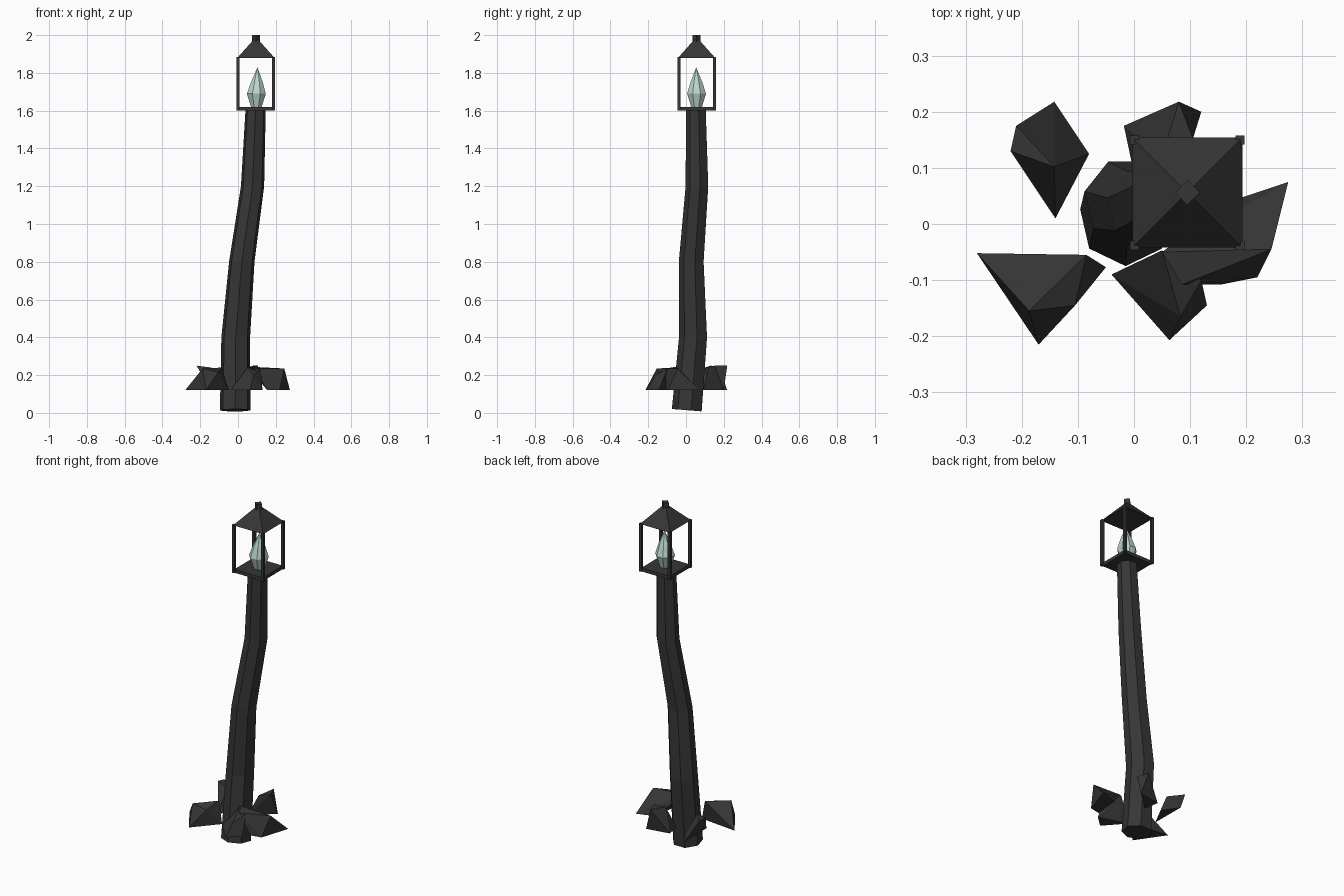
import bpy, bmesh, math
from mathutils import Vector

if "Cube" in bpy.data.objects:
    bpy.data.objects.remove(bpy.data.objects["Cube"])


def material(name, color):
    m = bpy.data.materials.new(name)
    m.diffuse_color = (*color, 1)
    m.use_nodes = True
    m.node_tree.nodes["Principled BSDF"].inputs["Base Color"].default_value = m.diffuse_color
    return m


DARK = material("charcoal", (0.037, 0.037, 0.037))
GLOW = material("pale_teal", (0.50, 0.68, 0.61))


def finish(name, bm, mat):
    bmesh.ops.recalc_face_normals(bm, faces=bm.faces[:])
    me = bpy.data.meshes.new(name)
    bm.to_mesh(me)
    bm.free()
    me.materials.append(mat)
    ob = bpy.data.objects.new(name, me)
    bpy.context.collection.objects.link(ob)
    return ob


def loft(name, rings, sides, start, mat, tilt=0.0):
    """Stack of polygon rings (x, y, z, radius); radius 0 closes in a point.
    tilt slopes the first ring along y."""
    bm = bmesh.new()
    loops = []
    for i, (x, y, z, r) in enumerate(rings):
        loop = []
        for k in range(sides if r else 1):
            a = math.radians(start + 360 * k / sides)
            dy = r * math.sin(a)
            dz = dy * tilt if i == 0 else 0
            loop.append(bm.verts.new((x + r * math.cos(a), y + dy, z + dz)))
        loops.append(loop)
    for lo, hi in zip(loops, loops[1:]):
        for k in range(sides):
            n = (k + 1) % sides
            if len(hi) == 1:
                bm.faces.new((lo[k], lo[n], hi[0]))
            else:
                bm.faces.new((lo[k], lo[n], hi[n], hi[k]))
    bm.faces.new(loops[0][::-1])
    if len(loops[-1]) > 1:
        bm.faces.new(loops[-1])
    return finish(name, bm, mat)


def box(name, center, size, mat):
    bm = bmesh.new()
    bmesh.ops.create_cube(bm, size=1)
    for v in bm.verts:
        v.co = Vector(center) + v.co * Vector(size)
    return finish(name, bm, mat)


def shard(name, points):
    """Angular rock as the convex hull of a few corners."""
    bm = bmesh.new()
    for p in points:
        bm.verts.new(p)
    res = bmesh.ops.convex_hull(bm, input=bm.verts[:])
    junk = {g for g in res["geom_interior"] + res["geom_unused"]
            if isinstance(g, bmesh.types.BMVert)}
    bmesh.ops.delete(bm, geom=list(junk), context='VERTS')
    return finish(name, bm, DARK)


# Crooked seven-sided post
loft("crooked_post", [(-0.015, 0.008, 0.014, 0.083), (-0.012, 0.041, 0.40, 0.078),
                      (0.02, 0.031, 0.80, 0.069), (0.077, 0.061, 1.20, 0.063),
                      (0.093, 0.055, 1.60, 0.055)], 7, 270, DARK, tilt=-0.08)

# Lantern: floor, four corner bars, roof and finial
LX, LY = 0.095, 0.056
box("lantern_floor", (LX, LY, 1.61), (0.186, 0.186, 0.02), DARK)
for i, (sx, sy) in enumerate([(-1, -1), (1, -1), (1, 1), (-1, 1)]):
    box(f"lantern_bar_{i + 1}", (LX + sx * 0.094, LY + sy * 0.094, 1.743),
        (0.016, 0.016, 0.282), DARK)
loft("lantern_roof", [(LX, LY, 1.88, 0.098 * math.sqrt(2)), (LX, LY, 1.99, 0)],
     4, 45, DARK)
loft("roof_finial", [(LX, LY, 1.95, 0.022), (LX, LY, 2.0, 0.022)], 4, 0, DARK)

# Flame
loft("flame", [(0.097, 0.056, 1.612, 0.028), (0.097, 0.056, 1.69, 0.054),
               (0.100, 0.055, 1.75, 0.034), (0.103, 0.054, 1.83, 0)], 8, 22.5, GLOW)

# Ring of rock shards around the post
B = 0.12
shard("front_left_shard", [(-0.28, -0.052, B), (-0.17, -0.215, B), (-0.05, -0.077, B),
                           (-0.187, -0.155, 0.235), (-0.085, -0.055, 0.24),
                           (-0.105, -0.145, 0.215)])
shard("back_left_shard", [(-0.142, 0.218, B), (-0.14, 0.01, B), (-0.08, 0.125, B),
                          (-0.22, 0.13, 0.25), (-0.21, 0.175, 0.245),
                          (-0.142, 0.102, 0.24)])
shard("back_shard", [(-0.018, 0.175, B), (0.12, 0.2, B), (0.0, 0.09, B),
                     (0.08, 0.218, 0.25), (0.105, 0.152, 0.25), (0.05, 0.12, 0.24)])
shard("right_shard", [(0.275, 0.075, B), (0.22, -0.095, B), (0.155, -0.108, B),
                      (0.17, 0.04, B), (0.245, -0.045, 0.235),
                      (0.085, -0.108, 0.235), (0.05, -0.05, 0.245)])
shard("front_shard", [(-0.04, -0.09, B), (0.063, -0.207, B), (0.13, -0.145, B),
                      (0.083, -0.165, 0.2), (0.05, -0.047, 0.24),
                      (0.12, -0.1, 0.23)])
